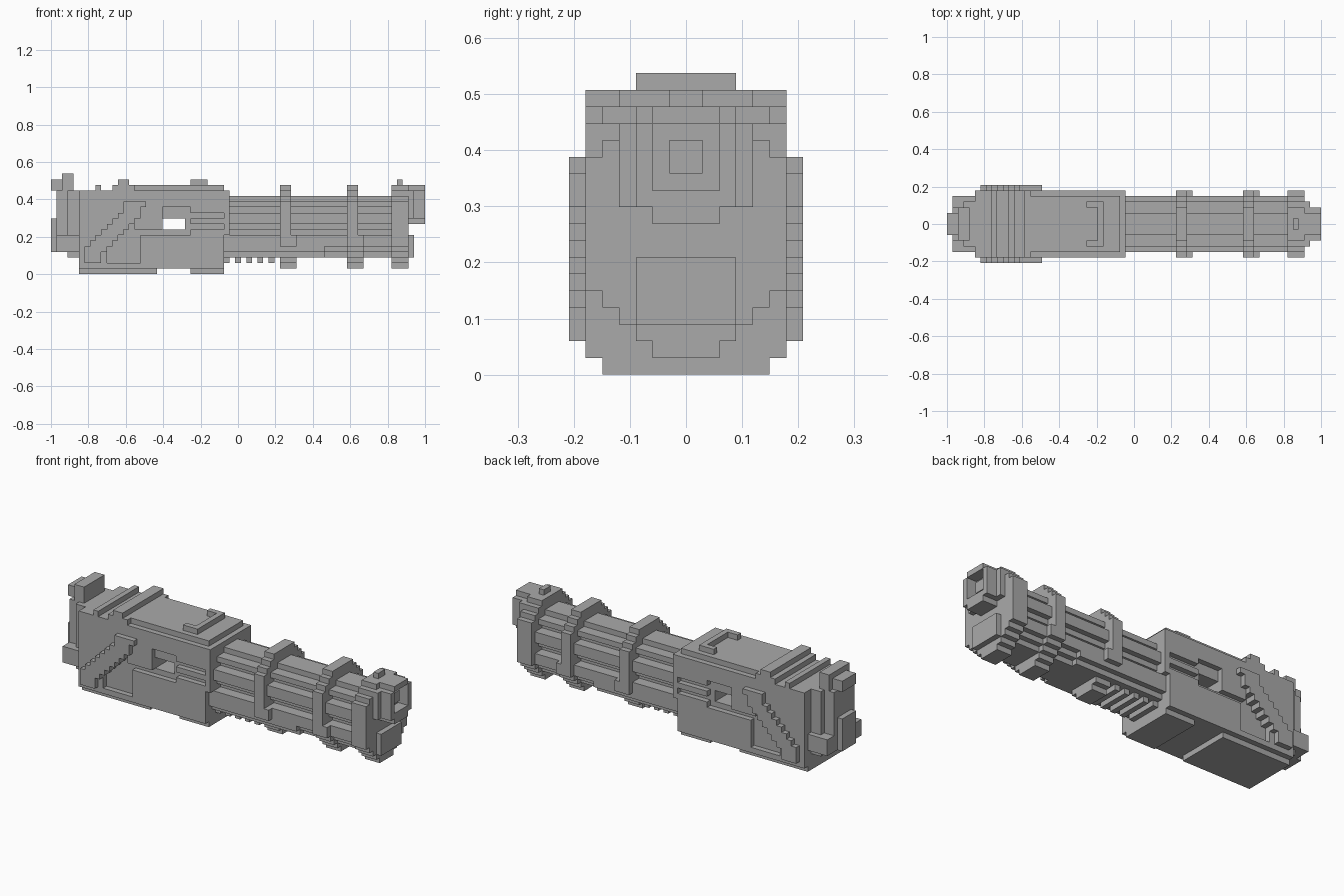
import bpy

cube = bpy.data.objects.get("Cube")
if cube:
    bpy.data.objects.remove(cube, do_unlink=True)

V = 2 / 67  # block size

grey = bpy.data.materials.new("mid grey")
grey.use_nodes = True
COLOUR = (0.4, 0.4, 0.4, 1)
grey.diffuse_color = COLOUR
grey.node_tree.nodes["Principled BSDF"].inputs["Base Color"].default_value = COLOUR


def part(name, boxes):
    """Boxes in block units: x0, x1, z0, z1, half width, optional inner width (mirrored pair)."""
    verts, faces = [], []
    for x0, x1, z0, z1, w, *inner in boxes:
        spans = [(-w, -inner[0]), (inner[0], w)] if inner else [(-w, w)]
        for y0, y1 in spans:
            n = len(verts)
            verts += [(x * V - 1, y * V, z * V) for x in (x0, x1) for y in (y0, y1) for z in (z0, z1)]
            quads = ((0, 1, 3, 2), (4, 6, 7, 5), (0, 4, 5, 1), (2, 3, 7, 6), (0, 2, 6, 4), (1, 5, 7, 3))
            faces += [[n + i for i in q] for q in quads]
    mesh = bpy.data.meshes.new(name)
    mesh.from_pydata(verts, [], faces)
    mesh.materials.append(grey)
    obj = bpy.data.objects.new(name, mesh)
    bpy.context.collection.objects.link(obj)


def profile(x0, x1, rows):
    return [(x0, x1, *row) for row in rows]


# Receiver, with a window through it
part("receiver_core", [(5, 20, 1, 12, 5), (24, 31, 1, 12, 5), (20, 24, 1, 8, 5), (20, 24, 10, 12, 5)])
part("receiver_upper", [(5, 31, 12, 15, 6), (15, 31, 15, 16, 5), (31, 32, 7, 15, 6)])
part("receiver_side_panels", [(5, 16, 1, 2, 6), (16, 31, 1, 7, 6, 5), (5, 10, 2, 12, 6, 5),
                              (10, 13, 7, 12, 6, 5), (15, 20, 8, 12, 6, 5)])
part("receiver_side_fingers", [(25, 31, z, z + 1, 6, 5) for z in (7, 9, 11)])
part("bottom_plates", [(5, 19, 0, 1, 5), (25, 31, 0, 1, 5)])

# Stepped diagonal braces on both sides
part("diagonal_braces", [(6, 9, 2, 4, 7, 5)] +
     [(6 + k, 9 + k, 3 + k, 5 + k, 7, 5) for k in range(8)] + [(13, 17, 12, 13, 7, 5)])

# Top ridges and clip
part("top_ridges", [(8, 9, 15, 16, 6), (11, 15, 15, 16, 6), (12, 14, 16, 17, 6)])
part("top_clip", [(27, 28, 16, 17, 4), (25, 27, 16, 17, 4, 3)])

# Rear stock and sight post
part("rear_block", [(3, 5, 3, 15, 4), (1, 3, 4, 15, 3), (0, 1, 4, 10, 2), (1, 5, 4, 7, 5), (5, 7, 7, 10, 6)])
part("rear_sight", [(2, 4, 15, 18, 3), (0, 2, 15, 17, 2)])

# Barrel cluster with lengthwise grooves
part("barrel_cluster", profile(31, 61, [(3, 4, 3), (4, 5, 4), (5, 7, 5), (7, 8, 3), (8, 9, 4),
                                        (9, 11, 5), (11, 12, 3), (12, 13, 4), (13, 14, 2)]))
part("handguard", profile(31, 49, [(3, 4, 4), (4, 7, 5)]))
part("handguard_teeth", [(31 + 2 * i, 32 + 2 * i, 2, 3, 3) for i in range(5)])

# Barrel rings, wider at the bottom
LOWER = [(1, 2, 2), (2, 3, 3), (3, 4, 4), (4, 5, 5), (5, 7, 6)]
UPPER = [(7, 13, 6), (13, 14, 5), (14, 15, 4), (15, 16, 3)]
for name, x, low, high in (("rear_ring", 41, 3, 2), ("middle_ring", 53, 3, 2), ("front_ring", 61, 3, 3)):
    part(name, profile(x, x + low, LOWER) + profile(x, x + high, UPPER))

# Muzzle
part("muzzle_lower_block", [(64, 65, 3, 7, 3)])
part("muzzle_upper_collar", [(64, 65, 10, 15, 4)])
part("muzzle_frame", [(64, 67, 10, 15, 3, 2), (64, 67, 15, 16, 2), (64, 67, 9, 11, 2)])
part("muzzle_core", [(65, 66, 12, 14, 1)])
part("front_sight", [(62, 63, 16, 17, 1)])
